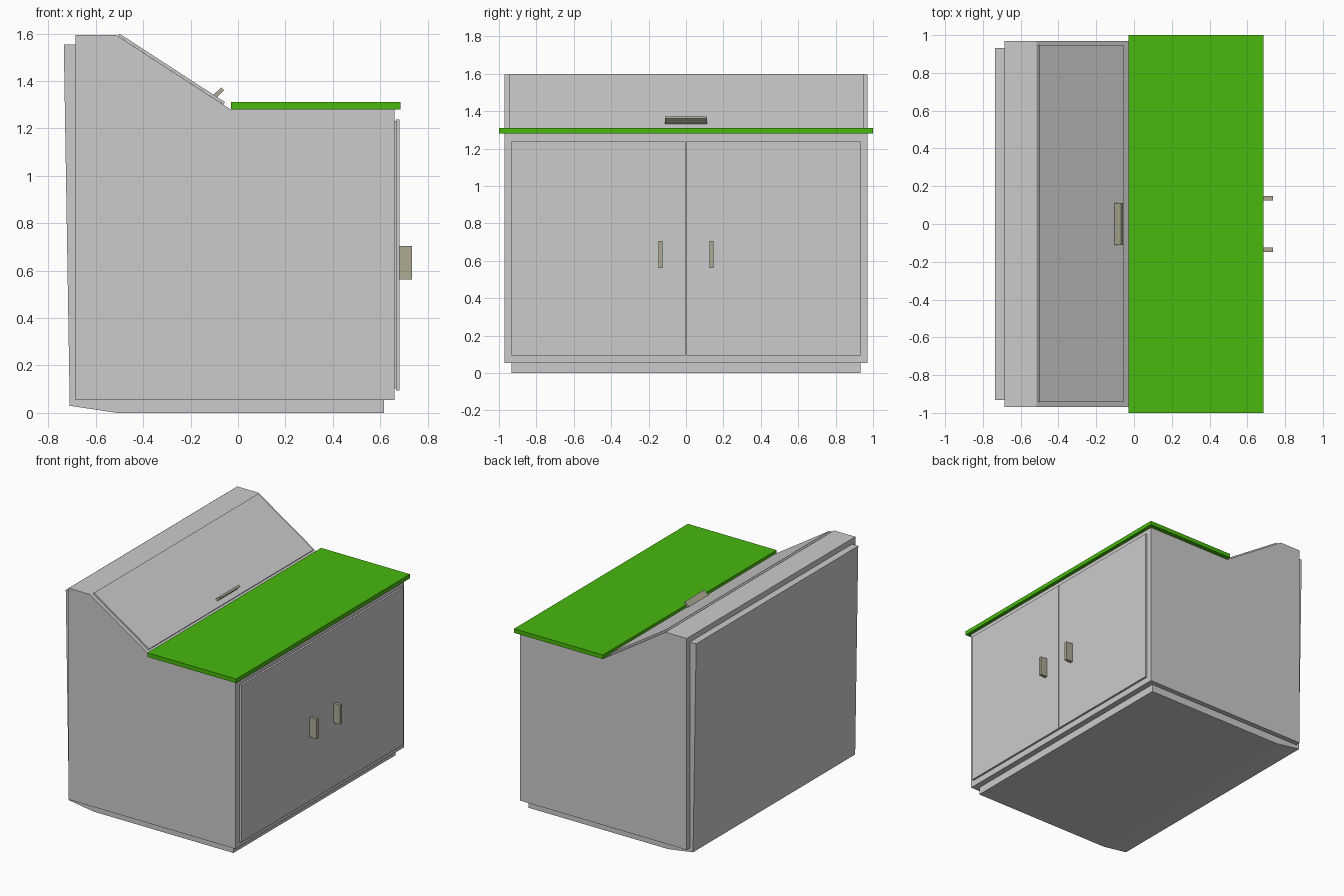
import bpy, bmesh

if "Cube" in bpy.data.objects:
    bpy.data.objects.remove(bpy.data.objects["Cube"])


def material(name, rgb):
    m = bpy.data.materials.new(name)
    m.diffuse_color = (*rgb, 1)
    m.use_nodes = True
    m.node_tree.nodes["Principled BSDF"].inputs["Base Color"].default_value = m.diffuse_color
    return m


GREEN = material("green", (0.065, 0.48, 0.004))
BEIGE = material("beige", (0.42, 0.40, 0.29))


def extrude(name, profile, y0, y1, mat=None):
    """Extrude an x-z profile along y."""
    bm = bmesh.new()
    face = bm.faces.new([bm.verts.new((x, y0, z)) for x, z in profile])
    geom = bmesh.ops.extrude_face_region(bm, geom=[face])["geom"]
    verts = [v for v in geom if isinstance(v, bmesh.types.BMVert)]
    bmesh.ops.translate(bm, verts=verts, vec=(0, y1 - y0, 0))
    bmesh.ops.recalc_face_normals(bm, faces=bm.faces)
    me = bpy.data.meshes.new(name)
    bm.to_mesh(me)
    bm.free()
    if mat:
        me.materials.append(mat)
    ob = bpy.data.objects.new(name, me)
    bpy.context.collection.objects.link(ob)
    return ob


def box(name, x0, x1, y0, y1, z0, z1, mat=None):
    return extrude(name, [(x0, z0), (x1, z0), (x1, z1), (x0, z1)], y0, y1, mat)


# Cabinet body with sloped rear hood
extrude("cabinet_body", [(-0.685, 0.055), (0.66, 0.055), (0.66, 1.28), (-0.03, 1.28),
                         (-0.515, 1.595), (-0.685, 1.595)], -0.97, 0.97)

# Plinth and tilted back panel, one L-shaped profile
extrude("base_and_back_panel", [(-0.71, 0.03), (-0.51, 0.0), (0.617, 0.0), (0.617, 0.055),
                                (-0.685, 0.055), (-0.685, 1.555), (-0.735, 1.555)], -0.933, 0.933)

# Cutting board worktop
box("worktop_board", -0.03, 0.685, -1.0, 1.0, 1.281, 1.311, GREEN)

# Hinged lid lying on the slope, with its tilted handle
extrude("lid", [(-0.507, 1.590), (-0.062, 1.301), (-0.055, 1.311), (-0.500, 1.600)],
        -0.943, 0.948)
extrude("lid_handle", [(-0.105, 1.341), (-0.09, 1.330), (-0.059, 1.362), (-0.070, 1.373)],
        -0.112, 0.112, BEIGE)

# Pair of doors with recessed seals and pull handles
for side, s in (("left", -1), ("right", 1)):
    def pair(name, x0, x1, ya, yb, z0, z1, mat=None):
        box(side + "_" + name, x0, x1, *sorted((s * ya, s * yb)), z0, z1, mat)
    pair("door_seal", 0.66, 0.666, 0.008, 0.925, 0.103, 1.232)
    pair("door", 0.666, 0.681, 0.002, 0.934, 0.095, 1.238)
    pair("door_handle", 0.681, 0.735, 0.125, 0.148, 0.562, 0.705, BEIGE)
